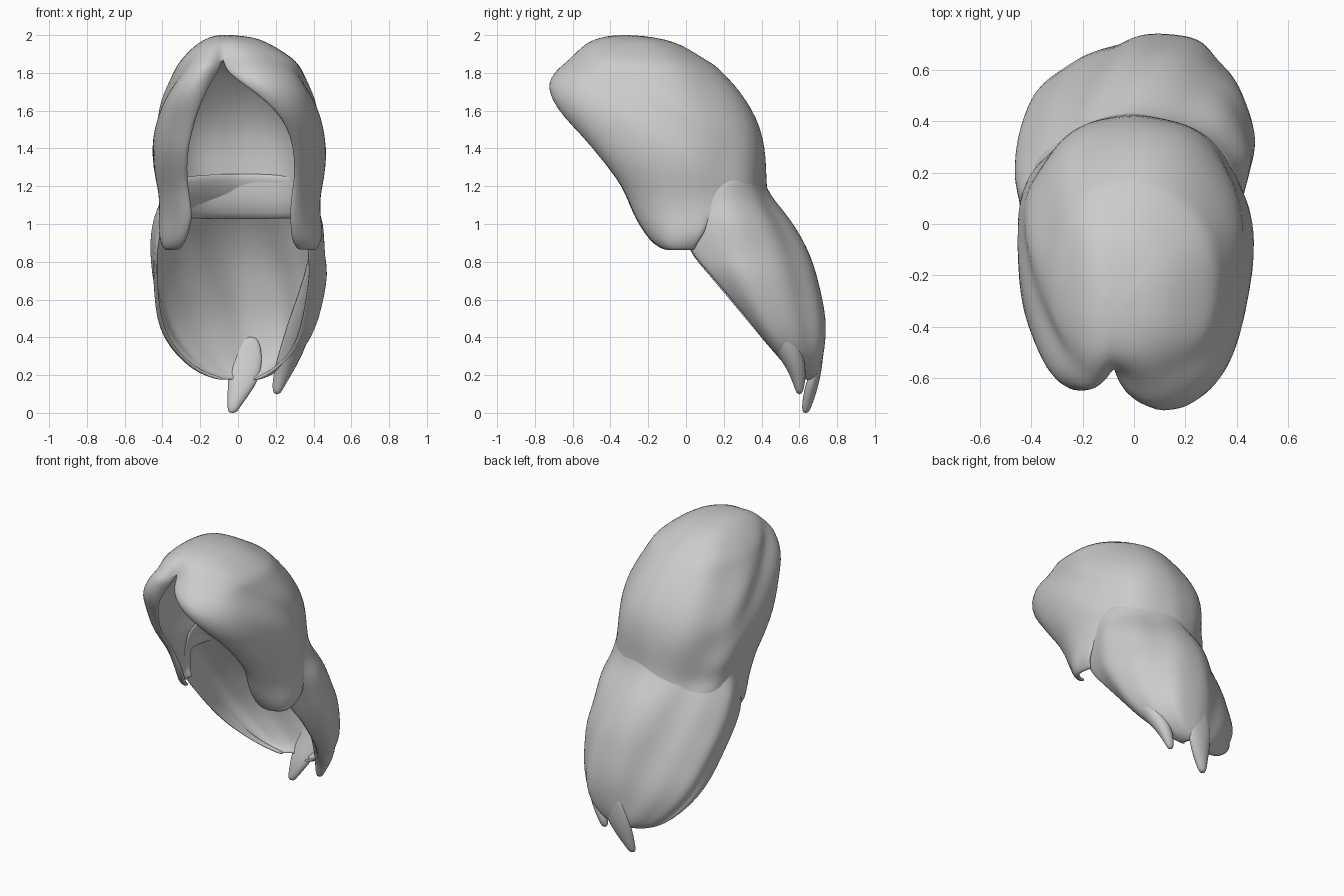
import bpy, bmesh, math

grey = bpy.data.materials.new("hair grey")
grey.diffuse_color = (0.6, 0.6, 0.6, 1)


def finish(name, bm, thickness=0.0, levels=1):
    """Turn a bmesh into a smooth object with optional thickness."""
    me = bpy.data.meshes.new(name)
    bm.to_mesh(me)
    bm.free()
    ob = bpy.data.objects.new(name, me)
    bpy.context.collection.objects.link(ob)
    me.materials.append(grey)
    me.shade_smooth()
    if thickness:
        solid = ob.modifiers.new("thickness", 'SOLIDIFY')
        solid.thickness, solid.offset = thickness, -1
    if levels:
        sub = ob.modifiers.new("smooth", 'SUBSURF')
        sub.levels = sub.render_levels = levels
    return ob


def power(v, e):
    return math.copysign(abs(v) ** e, v)


def clamp(v):
    return min(1, max(0, v))


def shell(name, rows, centre, cols, e, shape, keep, thickness):
    """Loft horizontal U sections, open to the front.
    Row: height, front y, back y, left x, right x, left and right opening x."""
    bm = bmesh.new()
    grid = []
    for z, front, back, xl, xr, ol, orr in rows:
        line = []
        for j in range(cols + 1):
            t = 2 * j / cols - 1
            w, o = (xr - centre, orr - centre) if t > 0 else (centre - xl, centre - ol)
            end = math.pi - math.asin(clamp(o / w) ** (1 / e))
            a = t * end
            x = centre + w * power(math.sin(a), e)
            drop = (1 - power(math.cos(a), e)) / (1 - power(math.cos(end), e))
            y = back + (front - back) * drop
            line.append(bm.verts.new(shape(x, y, z, t, a)))
        grid.append(line)
    for i in range(len(rows) - 1):
        for j in range(cols):
            if keep(rows[i + 1][0], 2 * (j + 0.5) / cols - 1):
                bm.faces.new((grid[i][j], grid[i][j + 1], grid[i + 1][j + 1], grid[i + 1][j]))
    bmesh.ops.remove_doubles(bm, verts=bm.verts, dist=0.0005)
    loose = [v for v in bm.verts if not v.link_faces]
    bmesh.ops.delete(bm, geom=loose, context='VERTS')
    return finish(name, bm, thickness)


def crown_shape(x, y, z, t, a):
    # left fringe sits further back, and the fringe edges roll inward
    if t < 0:
        y += 0.10 * t * t * clamp((z - 1.4) / 0.2) * clamp((1.85 - z) / 0.08)
    y += abs(t) ** 14 * (0.04 + 0.06 * clamp((z - 1.6) / 0.15)) * clamp((1.99 - z) / 0.14)
    # back of the head leans to the right
    lean = 0.2 + 0.12 * clamp((1.3 - z) / 0.2)
    y -= lean * max(0, -x) * max(0, math.cos(a)) * clamp((2 - z) / 0.3)
    # groove where the cap overlaps the fringe
    d = (z - 1.2 + 0.68 * (y - 0.43)) / 1.21
    g = 0.026 * math.exp(-(d / 0.05) ** 2) * clamp((2 - z) / 0.1) * clamp((z - 1.2) / 0.15)
    # broad locks around the head, fading at the closed parting
    g += 0.007 * math.sin(7 * a + 5 * z) * clamp((2 - z) / 0.3) * (1 - t ** 8)
    return x - g * math.sin(a), y - g * math.cos(a), z


# cap with parted fringe and side locks
shell("crown_and_fringe", [
    (2.005, -0.33, -0.33, -0.082, -0.078, -0.08, -0.08),
    (1.99, -0.45, -0.17, -0.15, 0.08, -0.08, -0.08),
    (1.965, -0.53, -0.06, -0.20, 0.15, -0.08, -0.08),
    (1.925, -0.60, 0.02, -0.25, 0.22, -0.08, -0.08),
    (1.88, -0.66, 0.09, -0.29, 0.29, -0.08, -0.08),
    (1.84, -0.70, 0.16, -0.32, 0.33, -0.08, -0.08),
    (1.80, -0.75, 0.20, -0.34, 0.35, -0.10, -0.05),
    (1.74, -0.80, 0.26, -0.37, 0.38, -0.14, 0.02),
    (1.66, -0.78, 0.325, -0.41, 0.42, -0.18, 0.13),
    (1.56, -0.69, 0.385, -0.44, 0.45, -0.22, 0.23),
    (1.46, -0.59, 0.42, -0.46, 0.46, -0.25, 0.28),
    (1.35, -0.50, 0.435, -0.46, 0.465, -0.27, 0.30),
    (1.24, -0.41, 0.44, -0.445, 0.45, -0.27, 0.30),
    (1.17, -0.37, 0.44, -0.425, 0.435, -0.26, 0.29),
    (1.10, -0.34, 0.45, -0.42, 0.43, -0.25, 0.28),
    (1.03, -0.31, 0.49, -0.42, 0.435, -0.24, 0.28),
    (0.95, -0.26, 0.42, -0.42, 0.45, -0.26, 0.28),
    (0.89, -0.21, 0.28, -0.405, 0.435, -0.28, 0.29),
    (0.855, -0.14, 0.19, -0.38, 0.41, -0.31, 0.32),
], -0.08, 44, 0.86, crown_shape,
    lambda z, t: z > 1.0 or abs(t) > 0.6, 0.022)


def mane_shape(x, y, z, t, a):
    # back leans to the right; top edge slopes down toward the face
    lean = 0.33 * max(0, -x) - 0.1 * max(0, x) * clamp((1.05 - z) / 0.2)
    y -= lean * max(0, math.cos(a))
    # slanting strands down the back
    g = 0.012 * math.sin(5 * a + 5 * z) + 0.005 * math.sin(11 * a + 8 * z)
    g *= clamp((z - 0.15) / 0.25) * clamp((1.25 - z) / 0.2)
    z -= 0.10 * t * t * clamp((z - 0.9) / 0.3)
    return x - g * math.sin(a), y - g * math.cos(a), z


# long hair swept behind the neck
mane = [(1.27, -0.02, 0.405, -0.395, 0.40), (1.21, -0.03, 0.42, -0.40, 0.41),
        (1.15, -0.03, 0.45, -0.415, 0.42), (1.09, -0.03, 0.495, -0.43, 0.435),
        (1.02, -0.02, 0.55, -0.445, 0.45),
        (0.92, -0.01, 0.61, -0.46, 0.45), (0.83, 0.03, 0.65, -0.465, 0.45),
        (0.74, 0.11, 0.68, -0.465, 0.465), (0.62, 0.21, 0.71, -0.452, 0.445),
        (0.50, 0.31, 0.735, -0.435, 0.42), (0.39, 0.40, 0.735, -0.39, 0.38),
        (0.30, 0.48, 0.725, -0.32, 0.32), (0.23, 0.54, 0.71, -0.24, 0.23),
        (0.19, 0.58, 0.69, -0.16, 0.16), (0.17, 0.60, 0.67, -0.08, 0.10)]
shell("mane", [r + (r[3] * 0.96, r[4] * 0.85) for r in mane],
      0.0, 36, 0.97, mane_shape, lambda z, t: True, 0.018)


def strand(name, path):
    """Tapered lock; path points are x, y, z, half width, half depth."""
    bm = bmesh.new()
    rings = []
    for x, y, z, w, d in path:
        rings.append([bm.verts.new((x + w * math.cos(k * math.pi / 5),
                                    y + d * math.sin(k * math.pi / 5), z)) for k in range(10)])
    for lo, hi in zip(rings[1:], rings):
        for k in range(10):
            n = (k + 1) % 10
            bm.faces.new((lo[k], lo[n], hi[n], hi[k]))
    bm.faces.new(rings[0])
    bm.faces.new(rings[-1][::-1])
    finish(name, bm)


# loose pointed tips
strand("middle_tip", [(0.06, 0.725, 0.42, 0.05, 0.008), (0.05, 0.705, 0.28, 0.09, 0.022),
                      (0.03, 0.675, 0.18, 0.09, 0.038), (0.0, 0.652, 0.09, 0.058, 0.035),
                      (-0.025, 0.637, 0.025, 0.034, 0.026), (-0.03, 0.633, -0.002, 0.02, 0.015)])
strand("side_tip", [(0.40, 0.10, 0.88, 0.02, 0.03), (0.395, 0.27, 0.72, 0.045, 0.09),
                    (0.35, 0.42, 0.54, 0.07, 0.10), (0.30, 0.525, 0.37, 0.075, 0.09),
                    (0.25, 0.585, 0.24, 0.06, 0.055), (0.215, 0.60, 0.15, 0.037, 0.032),
                    (0.205, 0.60, 0.095, 0.02, 0.015)])
